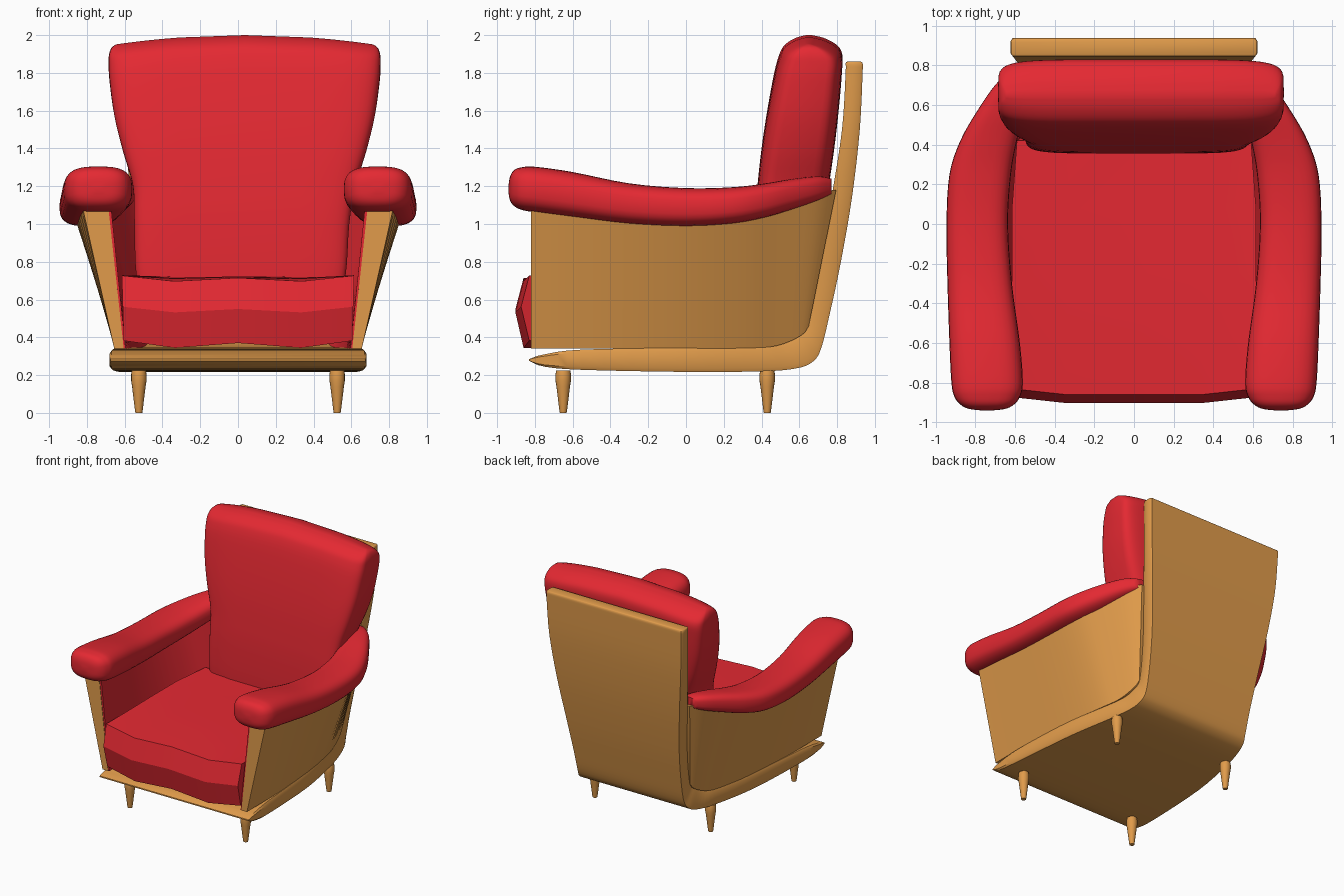
import bpy, bmesh, math

if "Cube" in bpy.data.objects:
    bpy.data.objects.remove(bpy.data.objects["Cube"])


def material(name, rgb):
    m = bpy.data.materials.new(name)
    m.diffuse_color = (*rgb, 1)
    m.use_nodes = True
    m.node_tree.nodes["Principled BSDF"].inputs["Base Color"].default_value = m.diffuse_color
    return m


RED = material("red upholstery", (0.78, 0.022, 0.032))
WOOD = material("golden wood", (0.75, 0.33, 0.07))


def smooth_rows(rows, k):
    """Catmull-Rom interpolation of tuples, k steps per span."""
    out, n = [], len(rows)
    for i in range(n - 1):
        p = [rows[max(i - 1, 0)], rows[i], rows[i + 1], rows[min(i + 2, n - 1)]]
        for s in range(k):
            t = s / k
            out.append(tuple(0.5 * (2 * b + (c - a) * t + (2 * a - 5 * b + 4 * c - d) * t * t
                                    + (3 * b - a - 3 * c + d) * t ** 3) for a, b, c, d in zip(*p)))
    return out + [rows[-1]]


def loft(name, rings, mat, angle=40, mirror=False):
    """Skin closed rings of points and cap both ends."""
    bm = bmesh.new()
    vs = [[bm.verts.new(p) for p in r] for r in rings]
    n = len(vs[0])
    for a, b in zip(vs, vs[1:]):
        for j in range(n):
            bm.faces.new((a[j], a[(j + 1) % n], b[(j + 1) % n], b[j]))
    for v in (vs[0], vs[-1]):
        if n < 20:
            bm.faces.new(v)
        else:  # strip cap for curved cushion ends
            for j in range(n // 2):
                bm.faces.new(list(dict.fromkeys((v[j], v[j + 1], v[n - j - 1], v[-j]))))
    bmesh.ops.recalc_face_normals(bm, faces=bm.faces)
    me = bpy.data.meshes.new(name)
    bm.to_mesh(me)
    bm.free()
    ob = bpy.data.objects.new(name, me)
    bpy.context.collection.objects.link(ob)
    me.materials.append(mat)
    if angle:
        bpy.ops.object.select_all(action='DESELECT')
        ob.select_set(True)
        bpy.context.view_layer.objects.active = ob
        bpy.ops.object.shade_smooth_by_angle(angle=math.radians(angle))
    if mirror:
        ob.modifiers.new("mirror", 'MIRROR').use_mirror_merge = False
    return ob


def squircle(n, e):
    """Unit superellipse points."""
    pts = []
    for i in range(n):
        a = 2 * math.pi * i / n
        c, s = math.cos(a), math.sin(a)
        pts.append((math.copysign(abs(c) ** (2 / e), c), math.copysign(abs(s) ** (2 / e), s)))
    return pts


# Wooden shell: base sweeping up into the back (outer y, z, inner y, z, half width)
shell = smooth_rows([
    (-.83, .275, -.83, .285, .675), (-.75, .245, -.75, .31, .68), (-.55, .228, -.55, .335, .675),
    (0, .217, 0, .345, .635), (.4, .22, .38, .348, .565), (.58, .235, .51, .37, .525),
    (.67, .27, .59, .41, .505), (.715, .34, .63, .47, .49), (.76, .52, .665, .6, .495),
    (.82, .8, .715, .82, .52), (.88, 1.15, .772, 1.15, .565), (.92, 1.5, .826, 1.5, .605),
    (.935, 1.8, .845, 1.8, .62), (.935, 1.85, .845, 1.85, .62), (.925, 1.86, .855, 1.86, .615)], 4)
SECTION = [(1, .7), (.985, 1), (-.985, 1), (-1, .7), (-1, -.7), (-.985, -1), (.985, -1), (1, -.7)]
rings = []
for oy, oz, iy, iz, hw in shell:
    cy, cz, dy, dz = (oy + iy) / 2, (oz + iz) / 2, (oy - iy) / 2, (oz - iz) / 2
    rings.append([(hw * a, cy + dy * b, cz + dz * b) for a, b in SECTION])
loft("wooden_shell", rings, WOOD, 35)

# Side panels and their red inner lining (bottom y, z, x, top y, z, x)
side = smooth_rows([
    (-.82, .34, .655, -.82, 1.12, .83), (-.4, .34, .65, -.4, 1.1, .868), (0, .34, .625, 0, 1.07, .875),
    (.3, .343, .58, .3, 1.09, .84), (.48, .355, .542, .5, 1.13, .755),
    (.61, .41, .51, .69, 1.17, .665), (.65, .46, .493, .795, 1.18, .59)], 4)


def panel(name, mat, out_b, out_t, in_b, in_t, dy):
    rings = []
    for by, bz, bx, ty, tz, tx in side:
        thin = .06 * min(max((ty + .6) / .9, 0), 1)  # panels get thinner to the rear
        rings.append([(bx - out_b, by + dy, bz), (tx - out_t + (thin if out_t else 0), ty + dy, tz),
                      (tx - in_t + thin, ty + dy, tz), (bx - in_b, by + dy, bz)])
    loft(name, rings, mat, 35, True)


panel("side_panel", WOOD, 0, 0, .05, .14, 0)
panel("side_lining", RED, .045, .13, .06, .155, .004)

# Padded armrests (y, inner x, outer x, low z, high z)
arm = smooth_rows([
    (-.94, .72, .76, 1.17, 1.2), (-.932, .65, .83, 1.125, 1.25), (-.91, .605, .875, 1.095, 1.285),
    (-.87, .575, .905, 1.075, 1.3), (-.8, .56, .92, 1.062, 1.303), (-.6, .575, .93, 1.035, 1.275),
    (-.3, .615, .94, 1.0, 1.215), (0, .635, .945, .988, 1.19), (.25, .62, .93, 1.003, 1.195),
    (.42, .59, .875, 1.035, 1.215), (.57, .55, .79, 1.08, 1.24),
    (.7, .52, .7, 1.125, 1.252), (.77, .5, .625, 1.155, 1.24)], 4)
loft("armrest", [[((xi + xo) / 2 + (xo - xi) / 2 * a, y, (lo + hi) / 2 + (hi - lo) / 2 * b)
                  for a, b in squircle(28, 2.9)] for y, xi, xo, lo, hi in arm], RED, 60, True)

# Back cushion (z, front half width, rear half width, front y, rear y, x offset)
back = smooth_rows([
    (.5, .52, .42, .37, .6, .01), (.72, .58, .47, .355, .67, .015), (1.0, .59, .51, .362, .715, .02),
    (1.2, .605, .55, .378, .755, .033), (1.4, .652, .63, .4, .785, .035), (1.6, .693, .685, .43, .808, .035),
    (1.8, .715, .715, .467, .825, .035), (1.9, .72, .72, .495, .827, .035), (1.95, .718, .718, .525, .795, .035),
    (1.985, .705, .705, .58, .73, .035), (2.0, .68, .68, .635, .665, .035)], 4)
rings = []
for z, hf, hb, yf, yb, off in back:
    ring = []
    for a, b in squircle(48, 6):
        x = a * (hf + (hb - hf) * (b + 1) / 2)
        sag = .055 * (x / .72) ** 2 * min(max((z - 1.2) / .7, 0), 1)
        ring.append((x + off, (yf + yb) / 2 + (yb - yf) / 2 * b, z - sag))
    rings.append(ring)
loft("back_cushion", rings, RED, 50)

# Faceted seat cushion: columns (x factor, front y shift, top z shift, bottom z shift)
rings = []
for f, dy, dt, db in [(-1, .03, .012, .02), (-.55, 0, -.018, -.018), (0, 0, 0, .008),
                      (.55, 0, -.018, -.018), (1, .03, .012, .02)]:
    profile = [(.49, .5, .37), (.605, -.86 + dy, .362 + db), (.61, -.903 + dy, .55 + dt),
               (.615, -.86 + dy, .715 + dt), (.615, -.57, .72 + dt / 2), (.615, -.25, .723 + dt / 2),
               (.615, .08, .723 + dt / 2), (.59, .42, .72)]
    rings.append([(f * w, y, z) for w, y, z in profile])
loft("seat_cushion", rings, RED, 12)

# Turned legs
for yname, y in (("front", -.65), ("rear", .43)):
    rings = [[(.525 + r * math.cos(i * math.pi / 8), y + r * math.sin(i * math.pi / 8), z) for i in range(16)]
             for z, r in ((0, .018), (.01, .02), (.14, .036), (.17, .041), (.205, .041), (.225, .037))]
    loft(yname + "_leg", rings, WOOD, 40, True)
